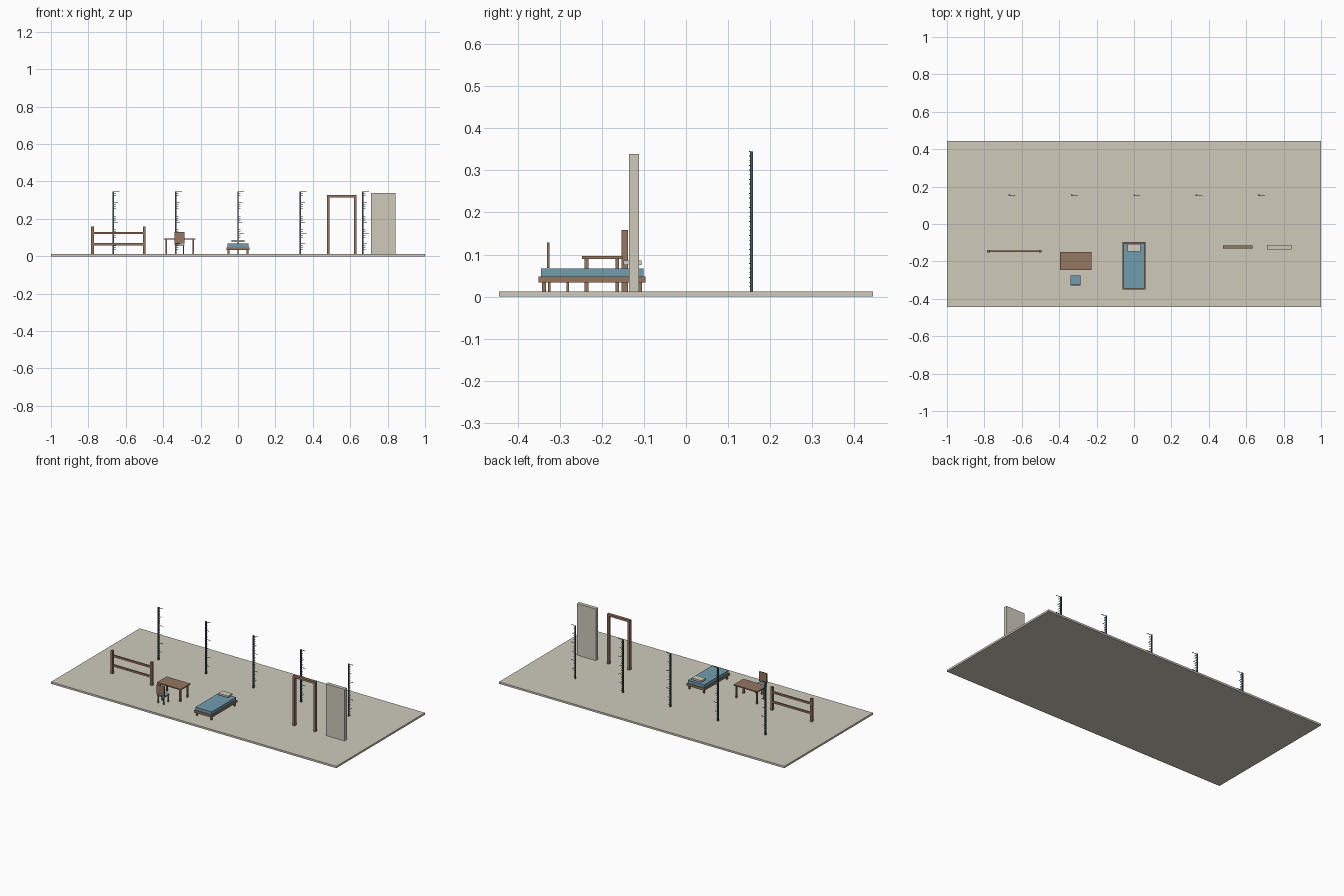
import bpy, bmesh

if "Cube" in bpy.data.objects:
    bpy.data.objects.remove(bpy.data.objects["Cube"])


def material(name, rgb):
    m = bpy.data.materials.new(name)
    m.diffuse_color = (*rgb, 1)
    m.use_nodes = True
    m.node_tree.nodes["Principled BSDF"].inputs["Base Color"].default_value = m.diffuse_color
    return m


STONE = material("stone", (0.62, 0.59, 0.50))
WOOD = material("wood", (0.30, 0.18, 0.12))
BLUE = material("blue_fabric", (0.17, 0.34, 0.43))
LINEN = material("linen", (0.66, 0.63, 0.54))
DARK = material("dark_metal", (0.06, 0.10, 0.12))


def boxes(name, mat, extents):
    """One object made of boxes, each (x0, x1, y0, y1, z0, z1)."""
    bm = bmesh.new()
    for x0, x1, y0, y1, z0, z1 in extents:
        for v in bmesh.ops.create_cube(bm, size=1)["verts"]:
            v.co.x = x1 if v.co.x > 0 else x0
            v.co.y = y1 if v.co.y > 0 else y0
            v.co.z = z1 if v.co.z > 0 else z0
    me = bpy.data.meshes.new(name)
    bm.to_mesh(me)
    bm.free()
    me.materials.append(mat)
    ob = bpy.data.objects.new(name, me)
    bpy.context.collection.objects.link(ob)
    return ob


def legs(name, x0, x1, y0, y1, top, w):
    """Four square legs in the corners of a rectangle."""
    boxes(name, WOOD, [(x, x + w, y, y + w, G, top)
                       for x in (x0, x1 - w) for y in (y0, y1 - w)])


G = 0.012   # floor top
M = 0.111   # one scale metre

# floor slab
boxes("floor", STONE, [(-1, 1, -0.444, 0.444, 0, G)])

# row of height gauges with tick marks, longer at each half and full metre
for i in range(-2, 3):
    x = i / 3
    boxes("gauge_pole", DARK, [(x - 0.0035, x + 0.0035, 0.152, 0.159, G, G + 3 * M)])
    ticks = []
    for k in range(1, 31):
        length = 0.033 if k % 10 == 0 else 0.024 if k % 5 == 0 else 0.014
        z = G + k * M / 10
        ticks.append((x, x + length, 0.150, 0.153, z - 0.0009, z + 0.0009))
    boxes("gauge_ticks", DARK, ticks)

# fence
boxes("fence_posts", WOOD, [(x - 0.007, x + 0.007, -0.153, -0.138, G, 0.158)
                            for x in (-0.778, -0.502)])
boxes("fence_rails", WOOD, [(-0.778, -0.502, -0.150, -0.141, z - 0.006, z + 0.006)
                            for z in (0.064, 0.125)])

# table
boxes("table_top", WOOD, [(-0.395, -0.228, -0.247, -0.151, 0.0895, 0.096)])
legs("table_legs", -0.388, -0.235, -0.241, -0.159, 0.0895, 0.009)

# chair, backrest toward the front
boxes("chair_seat", BLUE, [(-0.339, -0.286, -0.328, -0.275, 0.057, 0.064)])
boxes("chair_back", WOOD, [(-0.339, -0.286, -0.330, -0.324, 0.068, 0.129)])
legs("chair_legs", -0.336, -0.289, -0.328, -0.278, 0.057, 0.006)

# bed
boxes("bed_frame", WOOD, [(-0.062, 0.062, -0.351, -0.096, 0.033, 0.048)])
boxes("mattress", BLUE, [(-0.057, 0.057, -0.345, -0.101, 0.048, 0.067)])
boxes("pillow", LINEN, [(-0.034, 0.034, -0.148, -0.106, 0.075, 0.086)])
legs("bed_legs", -0.055, 0.055, -0.342, -0.104, 0.033, 0.009)

# open door frame
boxes("door_jambs", WOOD, [(x, x + 0.014, -0.132, -0.114, G, 0.318)
                           for x in (0.476, 0.620)])
boxes("door_lintel", WOOD, [(0.476, 0.634, -0.132, -0.114, 0.315, 0.328)])

# free-standing wall panel
boxes("wall_panel", STONE, [(0.710, 0.842, -0.135, -0.112, G, 0.339)])
